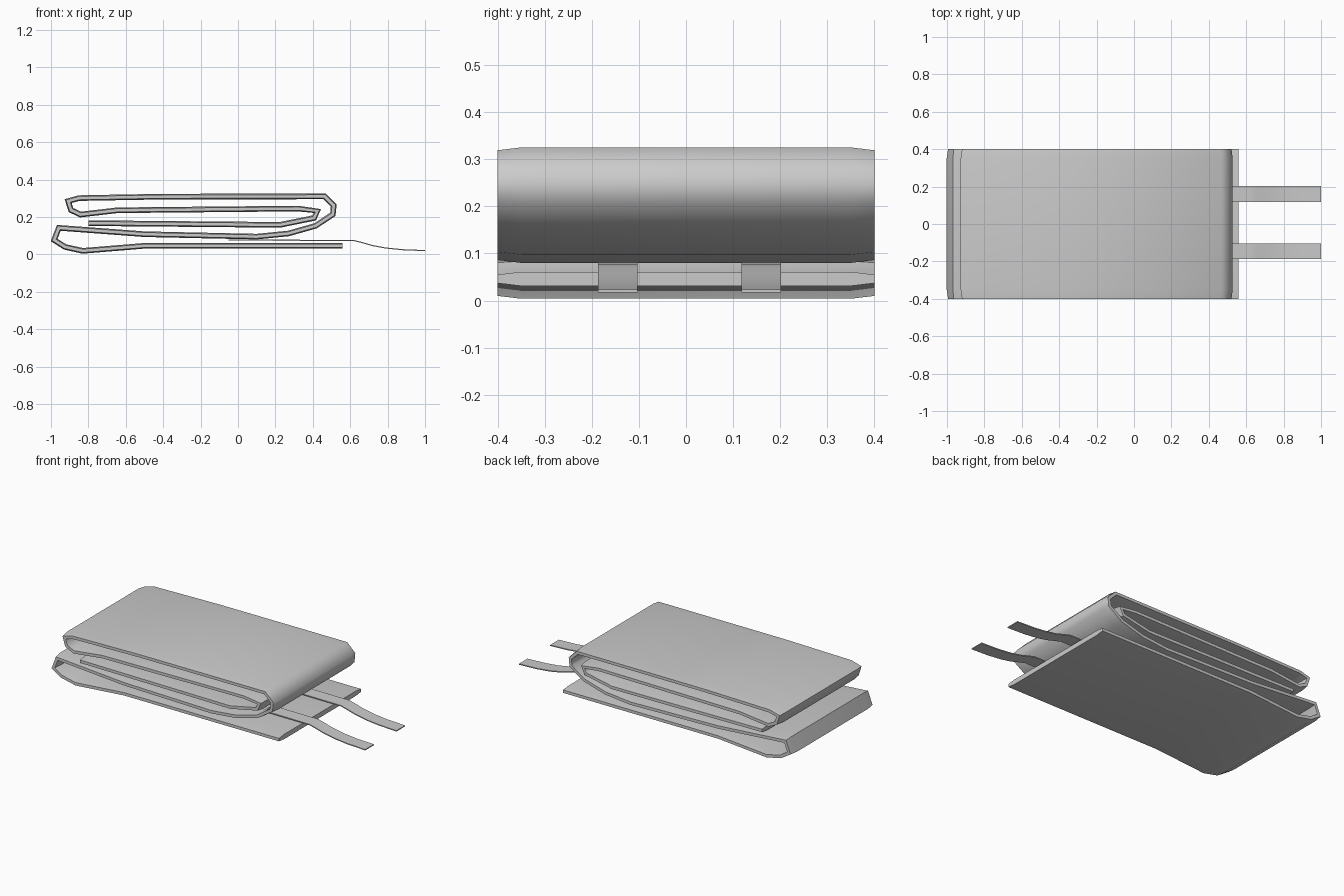
import bpy
from mathutils import Vector

if "Cube" in bpy.data.objects:
    bpy.data.objects.remove(bpy.data.objects["Cube"])


def sweep(name, path, section):
    """Sweep a (y, offset) cross-section along an x-z path with mitred corners."""
    pts = [Vector(p) for p in path]
    verts, faces, n = [], [], len(section)
    for i, p in enumerate(pts):
        a = (p - pts[i - 1]).normalized() if i else (pts[1] - p).normalized()
        b = (pts[i + 1] - p).normalized() if i < len(pts) - 1 else a
        na, nb = Vector((-a.y, a.x)), Vector((-b.y, b.x))
        m = (na + nb).normalized()
        m /= max(m.dot(na), 0.7)
        verts += [(p.x + m.x * o, y, p.y + m.y * o) for y, o in section]
    for i in range(len(pts) - 1):
        for j in range(n):
            k = (j + 1) % n
            faces.append((i * n + j, i * n + k, (i + 1) * n + k, (i + 1) * n + j))
    faces += [tuple(range(n))[::-1], tuple(range(len(verts) - n, len(verts)))]
    mesh = bpy.data.meshes.new(name)
    mesh.from_pydata(verts, [], faces)
    obj = bpy.data.objects.new(name, mesh)
    bpy.context.collection.objects.link(obj)
    # consistent outward normals, smooth shading with sharp edges kept
    bpy.context.view_layer.objects.active = obj
    obj.select_set(True)
    bpy.ops.object.mode_set(mode='EDIT')
    bpy.ops.mesh.select_all(action='SELECT')
    bpy.ops.mesh.normals_make_consistent(inside=False)
    bpy.ops.object.mode_set(mode='OBJECT')
    bpy.ops.object.shade_smooth_by_angle(angle=0.9)
    obj.select_set(False)
    return obj


# Folded padded mat: one long sheet, thinner along both side edges
fold = [(0.56, 0.046), (-0.5, 0.046), (-0.83, 0.019), (-0.925, 0.04),
        (-0.983, 0.077), (-0.958, 0.142), (-0.5, 0.108), (0.1, 0.095),
        (0.27, 0.112), (0.415, 0.153), (0.507, 0.214), (0.512, 0.262),
        (0.463, 0.310), (-0.4, 0.309), (-0.85, 0.301), (-0.908, 0.285),
        (-0.893, 0.237), (-0.842, 0.213), (-0.645, 0.236), (0.32, 0.245),
        (0.425, 0.232), (0.407, 0.195), (0.225, 0.158), (-0.8, 0.167)]
edge = [(-0.4, -0.009), (-0.35, -0.015), (0.35, -0.015), (0.4, -0.009),
        (0.4, 0.009), (0.35, 0.015), (-0.35, 0.015), (-0.4, 0.009)]
sweep("folded_mat", fold, edge)

# Two tie straps coming out between the layers
tie = [(-0.05, 0.077), (0.62, 0.074), (0.66, 0.064), (0.72, 0.047),
       (0.79, 0.034), (0.88, 0.025), (1.0, 0.02)]
for side, y in (("front", -0.145), ("back", 0.16)):
    sweep(f"{side}_strap", tie, [(y - 0.042, -0.003), (y + 0.042, -0.003),
                                 (y + 0.042, 0.003), (y - 0.042, 0.003)])
